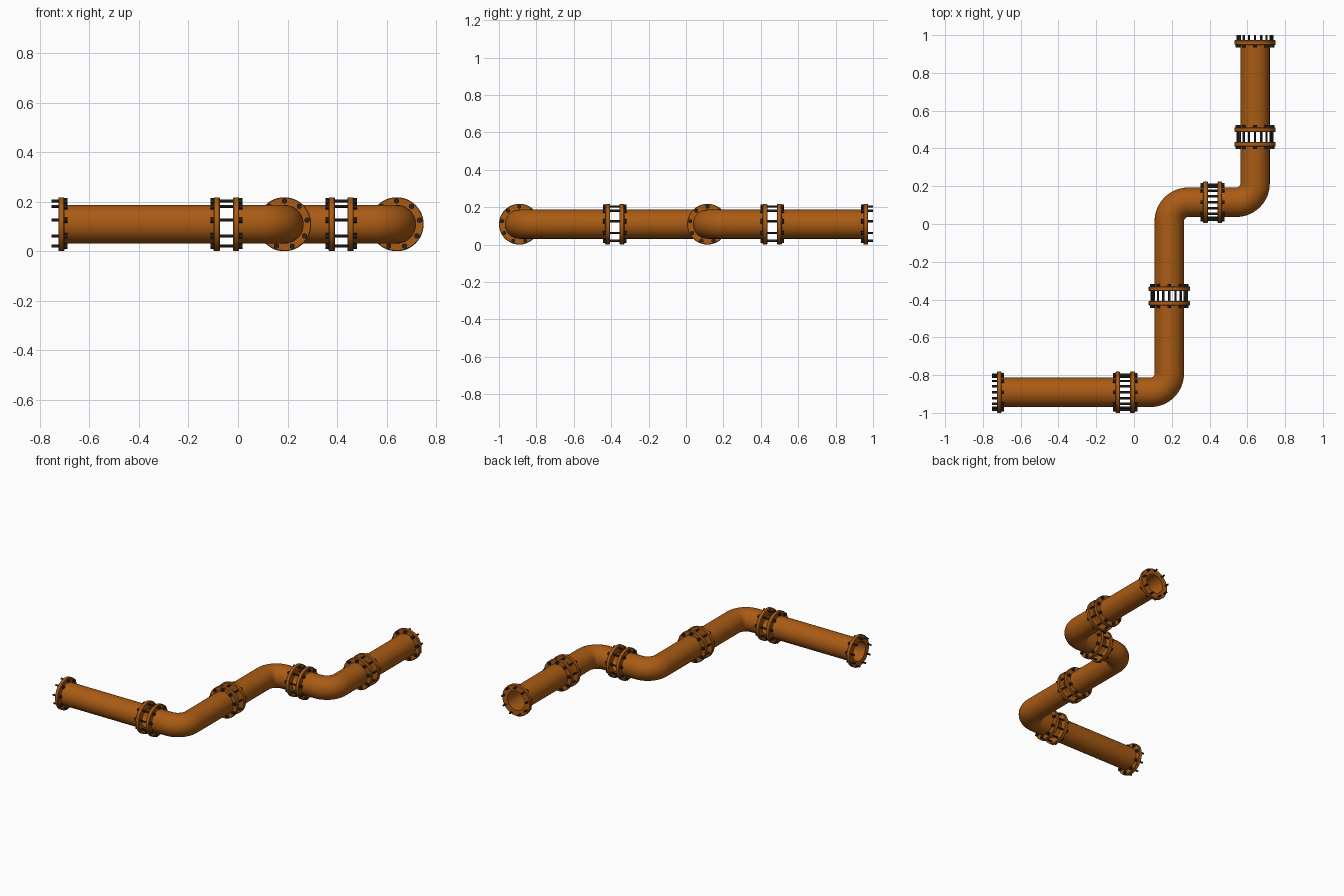
import bpy, bmesh, math
from mathutils import Vector, Matrix

if "Cube" in bpy.data.objects:
    bpy.data.objects.remove(bpy.data.objects["Cube"])

Z = 0.109          # height of the pipe axis
PIPE_R, BORE_R, FLANGE_R = 0.078, 0.067, 0.109
FLANGE_T, BEVEL = 0.025, 0.003
BEND_R, SIDES = 0.1, 48
BOLTS, BOLT_CIRCLE = 9, 0.094
UP = Vector((0, 0, 1))


def material(name, color):
    m = bpy.data.materials.new(name)
    m.diffuse_color = color
    m.use_nodes = True
    m.node_tree.nodes["Principled BSDF"].inputs["Base Color"].default_value = m.diffuse_color
    return m


RUST = material("orange_paint", (0.40, 0.105, 0.007, 1))
BLACK = material("black_steel", (0.018, 0.018, 0.018, 1))


def finish(bm, name, mat):
    bmesh.ops.recalc_face_normals(bm, faces=bm.faces)
    me = bpy.data.meshes.new(name)
    bm.to_mesh(me)
    bm.free()
    me.materials.append(mat)
    ob = bpy.data.objects.new(name, me)
    bpy.context.collection.objects.link(ob)
    bpy.ops.object.select_all(action='DESELECT')
    ob.select_set(True)
    bpy.context.view_layer.objects.active = ob
    bpy.ops.object.shade_smooth_by_angle(angle=math.radians(30))
    return ob


def centreline(points):
    """Stations (position, direction) with rounded corners."""
    a, b = points[0], points[-1]
    d0 = (points[1] - a).normalized()
    d1 = (b - points[-2]).normalized()
    stations = []
    if len(points) == 3:
        c = points[1] + (d1 - d0) * BEND_R      # centre of the bend
        for i in range(17):
            t = math.pi / 2 * i / 16
            pos = c - d1 * BEND_R * math.cos(t) + d0 * BEND_R * math.sin(t)
            stations.append((pos, d0 * math.cos(t) + d1 * math.sin(t)))
    return a, d0, stations, b, d1


def flanged_pipe(name, coords):
    a, d0, mid, b, d1 = centreline([Vector((x, y, Z)) for x, y in coords])
    # half profile of a flange: (distance from the open face, radius)
    half = [(0, BORE_R), (0, FLANGE_R - BEVEL), (BEVEL, FLANGE_R),
            (FLANGE_T - BEVEL, FLANGE_R), (FLANGE_T, FLANGE_R - BEVEL),
            (FLANGE_T, PIPE_R)]
    rows = [(a + d0 * s, d0, r) for s, r in half]
    rows += [(p, d, PIPE_R) for p, d in mid]
    rows += [(b - d1 * s, d1, r) for s, r in reversed(half)]
    rows += [(p, d, BORE_R) for p, d in reversed(mid)]
    bm = bmesh.new()
    rings = []
    for p, d, r in rows:
        side = d.cross(UP)
        rings.append([bm.verts.new(p + r * (side * math.cos(t) + UP * math.sin(t)))
                      for t in (2 * math.pi * k / SIDES for k in range(SIDES))])
    for i, ring in enumerate(rings):
        nxt = rings[(i + 1) % len(rings)]
        for k in range(SIDES):
            j = (k + 1) % SIDES
            bm.faces.new((ring[k], ring[j], nxt[j], nxt[k]))
    finish(bm, name, RUST)
    bolt_ring(name + "_start_bolts", a, -d0)
    bolt_ring(name + "_end_bolts", b, d1)


def bolt_ring(name, face, out):
    """Hex heads behind the flange, shanks sticking out of its face."""
    bm = bmesh.new()
    side = out.cross(UP)
    turn = out.to_track_quat('Z', 'Y').to_matrix().to_4x4()
    parts = [(6, 0.0115, -FLANGE_T - 0.013, -FLANGE_T + 0.001),
             (12, 0.006, -FLANGE_T, 0.0265)]
    for i in range(BOLTS):
        t = math.pi / 2 + 2 * math.pi * i / BOLTS
        c = face + BOLT_CIRCLE * (side * math.cos(t) + UP * math.sin(t))
        for sides, r, lo, hi in parts:
            bmesh.ops.create_cone(
                bm, cap_ends=True, segments=sides, radius1=r, radius2=r,
                depth=hi - lo,
                matrix=Matrix.Translation(c + out * (lo + hi) / 2) @ turn)
    finish(bm, name, BLACK)


# axis corners of each run, joined at bolted gaps
Y0, Y1, X0, X1 = -0.891, 0.115, 0.187, 0.641
flanged_pipe("long_straight_pipe", [(-0.726, Y0), (-0.073, Y0)])
flanged_pipe("lower_elbow", [(-0.02, Y0), (X0, Y0), (X0, -0.407)])
flanged_pipe("middle_elbow", [(X0, -0.355), (X0, Y1), (0.391, Y1)])
flanged_pipe("upper_elbow", [(0.442, Y1), (X1, Y1), (X1, 0.435)])
flanged_pipe("short_straight_pipe", [(X1, 0.487), (X1, 0.973)])
